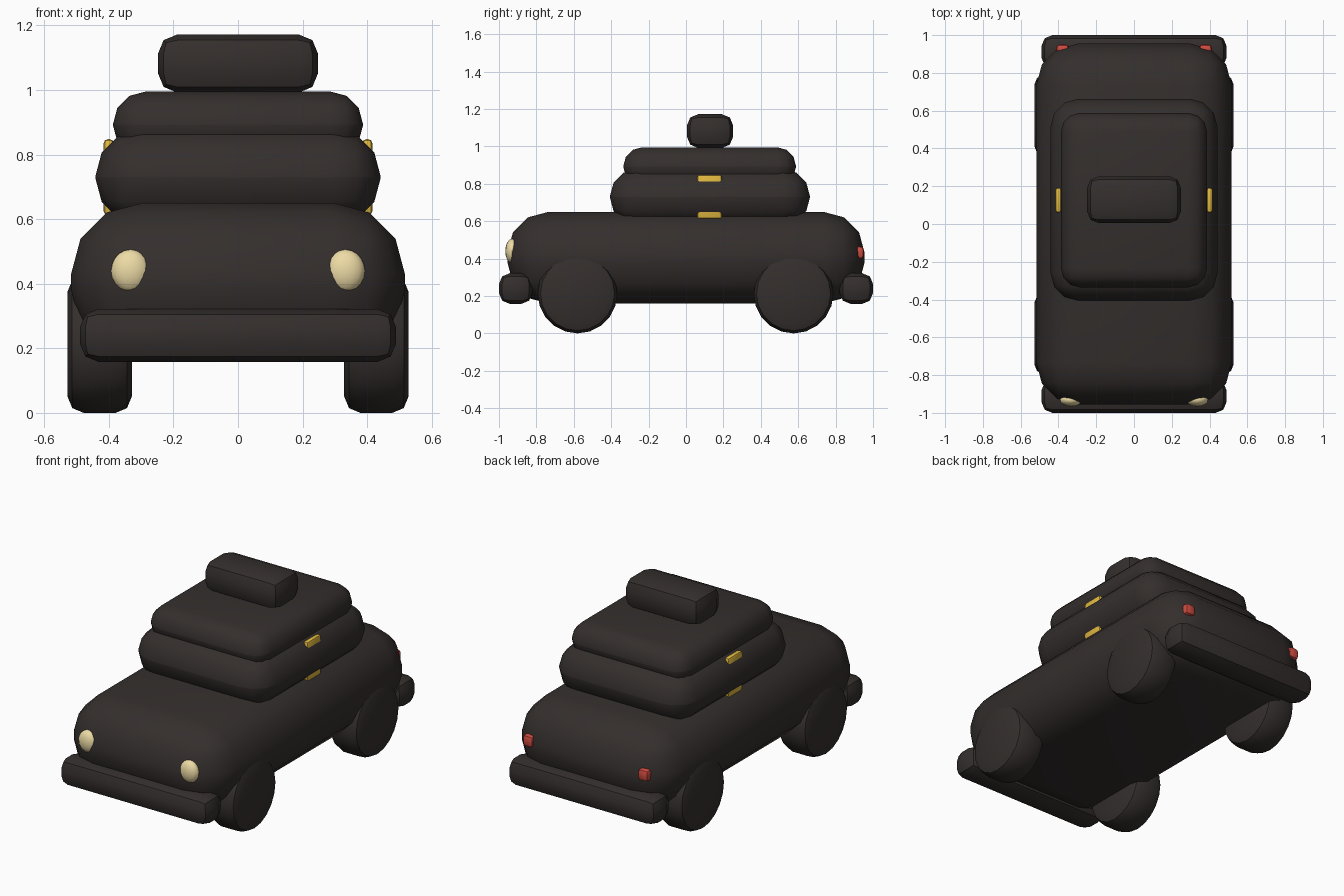
import bpy
import math

if "Cube" in bpy.data.objects:
    bpy.data.objects.remove(bpy.data.objects["Cube"])


def material(name, rgb):
    m = bpy.data.materials.new(name)
    m.diffuse_color = (*rgb, 1)
    m.use_nodes = True
    m.node_tree.nodes["Principled BSDF"].inputs["Base Color"].default_value = m.diffuse_color
    return m


BLACK = material("black_paint", (0.034, 0.028, 0.026))
CREAM = material("cream_light", (0.85, 0.71, 0.38))
GOLD = material("gold_trim", (0.75, 0.48, 0.05))
RED = material("red_light", (0.62, 0.07, 0.05))


def finish(obj, name, mat, bevel=0, segments=2, limit=None):
    obj.name = name
    obj.data.materials.append(mat)
    bpy.ops.object.transform_apply(location=False, rotation=True, scale=True)
    if bevel:
        mod = obj.modifiers.new("Bevel", 'BEVEL')
        mod.width = bevel
        mod.segments = segments
        mod.limit_method = 'ANGLE' if limit else 'NONE'
        if limit:
            mod.angle_limit = math.radians(limit)
        bpy.ops.object.modifier_apply(modifier=mod.name)
    bpy.ops.object.shade_smooth_by_angle(angle=math.radians(35))
    return obj


def box(name, xr, yr, zr, mat, bevel, segments=2):
    ranges = (xr, yr, zr)
    bpy.ops.mesh.primitive_cube_add(size=1, location=[(a + b) / 2 for a, b in ranges])
    obj = bpy.context.object
    obj.scale = [b - a for a, b in ranges]
    return finish(obj, name, mat, bevel, segments)


# Stacked rounded body shells
box("body", (-0.517, 0.517), (-0.955, 0.955), (0.16, 0.65), BLACK, 0.22, 3)
box("cabin", (-0.442, 0.442), (-0.407, 0.663), (0.58, 0.88), BLACK, 0.148, 3)
box("roof", (-0.387, 0.387), (-0.335, 0.588), (0.79, 0.995), BLACK, 0.1, 3)

# Roof sign and bumpers
box("roof_sign", (-0.248, 0.248), (0.005, 0.252), (0.992, 1.172), BLACK, 0.06)
box("front_bumper", (-0.49, 0.49), (-1.0, -0.822), (0.158, 0.322), BLACK, 0.058)
box("rear_bumper", (-0.49, 0.49), (0.822, 1.0), (0.158, 0.322), BLACK, 0.058)

for s, side in ((-1, "left"), (1, "right")):
    # Wheels
    for y, end in ((-0.58, "front"), (0.575, "rear")):
        bpy.ops.mesh.primitive_cylinder_add(
            vertices=20, radius=0.213, depth=0.199,
            location=(s * 0.4285, y, 0.213), rotation=(0, math.pi / 2, 0))
        finish(bpy.context.object, f"{end}_{side}_wheel", BLACK, 0.05, 2, 40)

    # Headlights
    bpy.ops.mesh.primitive_uv_sphere_add(
        segments=16, ring_count=10, radius=1, location=(s * 0.333, -0.93, 0.44))
    bpy.context.object.scale = (0.06, 0.036, 0.066)
    finish(bpy.context.object, f"{side}_headlight", CREAM)

    # Tail lights
    xs = sorted((s * 0.345, s * 0.412))
    box(f"{side}_tail_light", xs, (0.9, 0.951), (0.398, 0.466), RED, 0.018)

    # Side trim plates, mostly sunk into the cabin
    xs = sorted((s * 0.385, s * 0.416))
    box(f"{side}_trim", xs, (0.06, 0.192), (0.612, 0.848), GOLD, 0.013)
